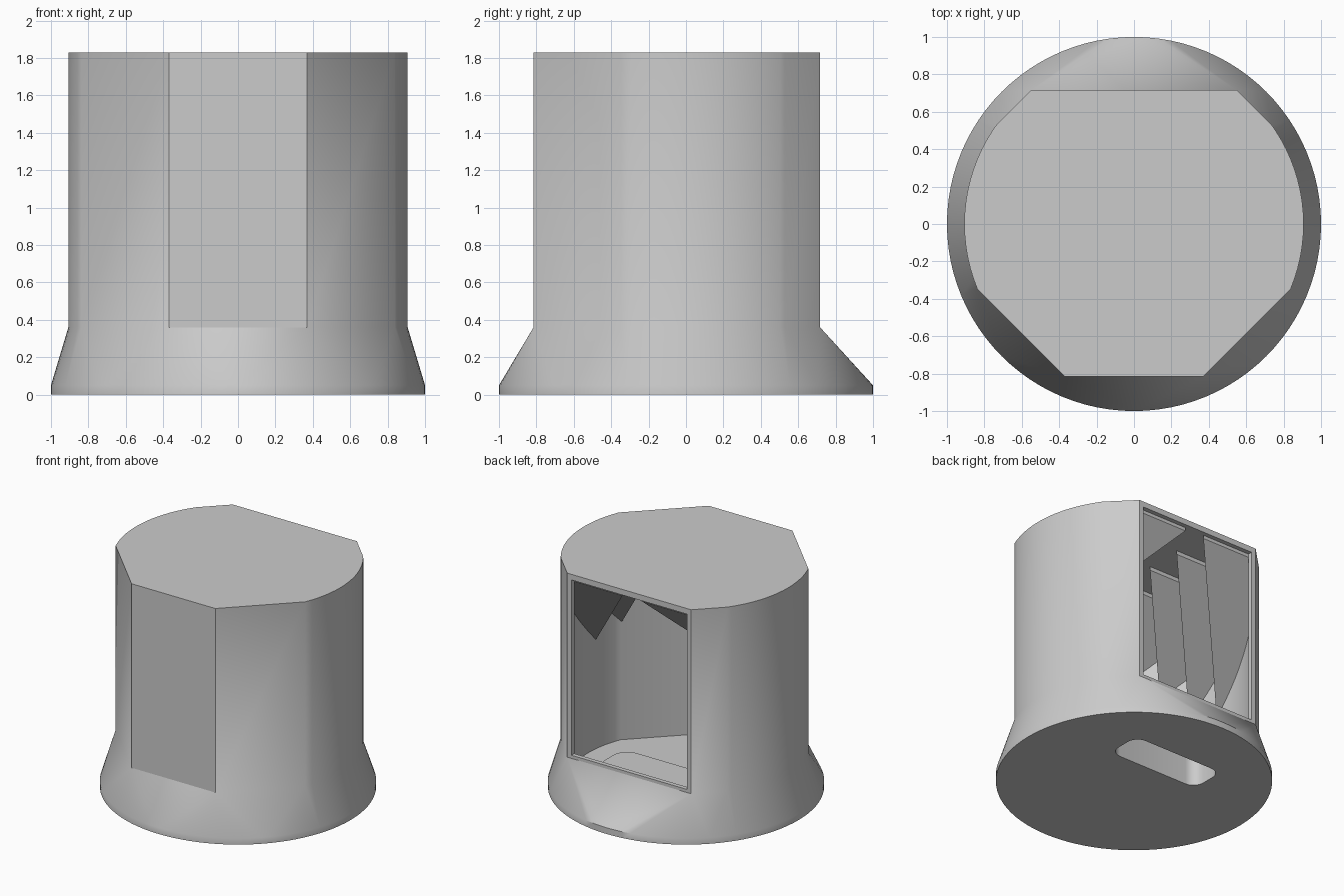
import bpy, bmesh, math
from mathutils import Vector

if "Cube" in bpy.data.objects:
    bpy.data.objects.remove(bpy.data.objects["Cube"])

grey = bpy.data.materials.new("light_grey")
grey.diffuse_color = (0.6, 0.6, 0.6, 1)
grey.use_nodes = True
grey.node_tree.nodes["Principled BSDF"].inputs["Base Color"].default_value = grey.diffuse_color


def clip(poly, nx, ny, d):
    """Keep the part of a plan polygon where nx*x + ny*y <= d."""
    out = []
    for i, a in enumerate(poly):
        b = poly[(i + 1) % len(poly)]
        da, db = nx * a[0] + ny * a[1] - d, nx * b[0] + ny * b[1] - d
        if da <= 0:
            out.append(a)
        if da * db < 0:
            t = da / (da - db)
            out.append((a[0] + t * (b[0] - a[0]), a[1] + t * (b[1] - a[1])))
    return out


def circle(r, n=96):
    return [(r * math.cos(2 * math.pi * i / n), r * math.sin(2 * math.pi * i / n)) for i in range(n)]


def section(inset):
    """Round plan cut by three front flats and three back flats."""
    p = circle(0.907 - inset)
    q = math.sqrt(0.5)
    for nx, ny, d in ((0, -1, 0.815), (q, -q, 0.838), (-q, -q, 0.838),
                      (0, 1, 0.717), (q, q, 0.8945), (-q, q, 0.8945)):
        p = clip(p, nx, ny, d - inset)
    return p


def rounded(x0, x1, y0, y1, r, n=6):
    pts = []
    for k, (cx, cy) in enumerate(((x1 - r, y1 - r), (x0 + r, y1 - r), (x0 + r, y0 + r), (x1 - r, y0 + r))):
        for i in range(n + 1):
            a = math.pi / 2 * (k + i / n)
            pts.append((cx + r * math.cos(a), cy + r * math.sin(a)))
    return pts


def finish(bm, name):
    bmesh.ops.recalc_face_normals(bm, faces=bm.faces)
    me = bpy.data.meshes.new(name)
    bm.to_mesh(me)
    bm.free()
    ob = bpy.data.objects.new(name, me)
    bpy.context.collection.objects.link(ob)
    me.materials.append(grey)
    return ob


def prism(name, poly, bottom, top):
    """Extrude a plan polygon between two height functions of y."""
    bm = bmesh.new()
    lo = [bm.verts.new((x, y, bottom(y))) for x, y in poly]
    hi = [bm.verts.new((x, y, top(y))) for x, y in poly]
    bm.faces.new(lo)
    bm.faces.new(hi)
    for i in range(len(poly)):
        j = (i + 1) % len(poly)
        bm.faces.new((lo[i], lo[j], hi[j], hi[i]))
    return finish(bm, name)


def flat(name, poly, z0, z1):
    return prism(name, poly, lambda y: z0, lambda y: z1)


def cut(ob, cutter):
    m = ob.modifiers.new("cut", 'BOOLEAN')
    m.operation, m.solver, m.object = 'DIFFERENCE', 'EXACT', cutter
    bpy.context.view_layer.objects.active = ob
    bpy.ops.object.modifier_apply(modifier=m.name)
    bpy.data.objects.remove(cutter)


# Flared base hulled from a round rim to the flatted section, then pulled up
bm = bmesh.new()
for poly, z in ((circle(1), 0), (circle(1), 0.05), (section(0), 0.36)):
    for x, y in poly:
        bm.verts.new((x, y, z))
bmesh.ops.convex_hull(bm, input=bm.verts)
bmesh.ops.dissolve_limit(bm, angle_limit=0.005, verts=bm.verts, edges=bm.edges)
bm.normal_update()
cap = [f for f in bm.faces if f.normal.z > 0.99]
new = bmesh.ops.extrude_face_region(bm, geom=cap)
bmesh.ops.delete(bm, geom=cap, context='FACES_ONLY')
bmesh.ops.translate(bm, vec=(0, 0, 1.47), verts=[g for g in new["geom"] if isinstance(g, bmesh.types.BMVert)])
body = finish(bm, "housing")

# Hollow inside, leaving a raised cover over the slot pocket
inner = section(0.035)
cavity = flat("cavity", inner, 0.03, 1.79)
cut(cavity, flat("slot_cover", rounded(-0.43, 0.43, 0.18, 0.53, 0.12), -0.1, 0.25))
cut(body, cavity)
# Back window and slot pocket in the underside
cut(body, flat("window", [(-0.51, 0.5), (0.51, 0.5), (0.51, 0.9), (-0.51, 0.9)], 0.385, 1.785))
cut(body, flat("pocket", rounded(-0.4, 0.4, 0.21, 0.5, 0.09), -0.1, 0.22))
bpy.context.view_layer.objects.active = body
body.select_set(True)
bpy.ops.object.shade_smooth_by_angle(angle=math.radians(30))

# Sloping louvre plates under the roof, notched by a gable-shaped tunnel
q = section(0.025)
for k in range(4):
    y0 = 0.68 - 0.3 * k
    for side, s in (("left", -1), ("right", 1)):
        plate = clip(clip(q, -s, -1, -0.085 - y0), 0, 1, y0)
        if len(plate) > 2:
            prism(f"louvre_{side}_{k + 1}", plate,
                  lambda y: 1.76 + 1.1 * (y - y0), lambda y: 1.805 + 1.1 * (y - y0))
